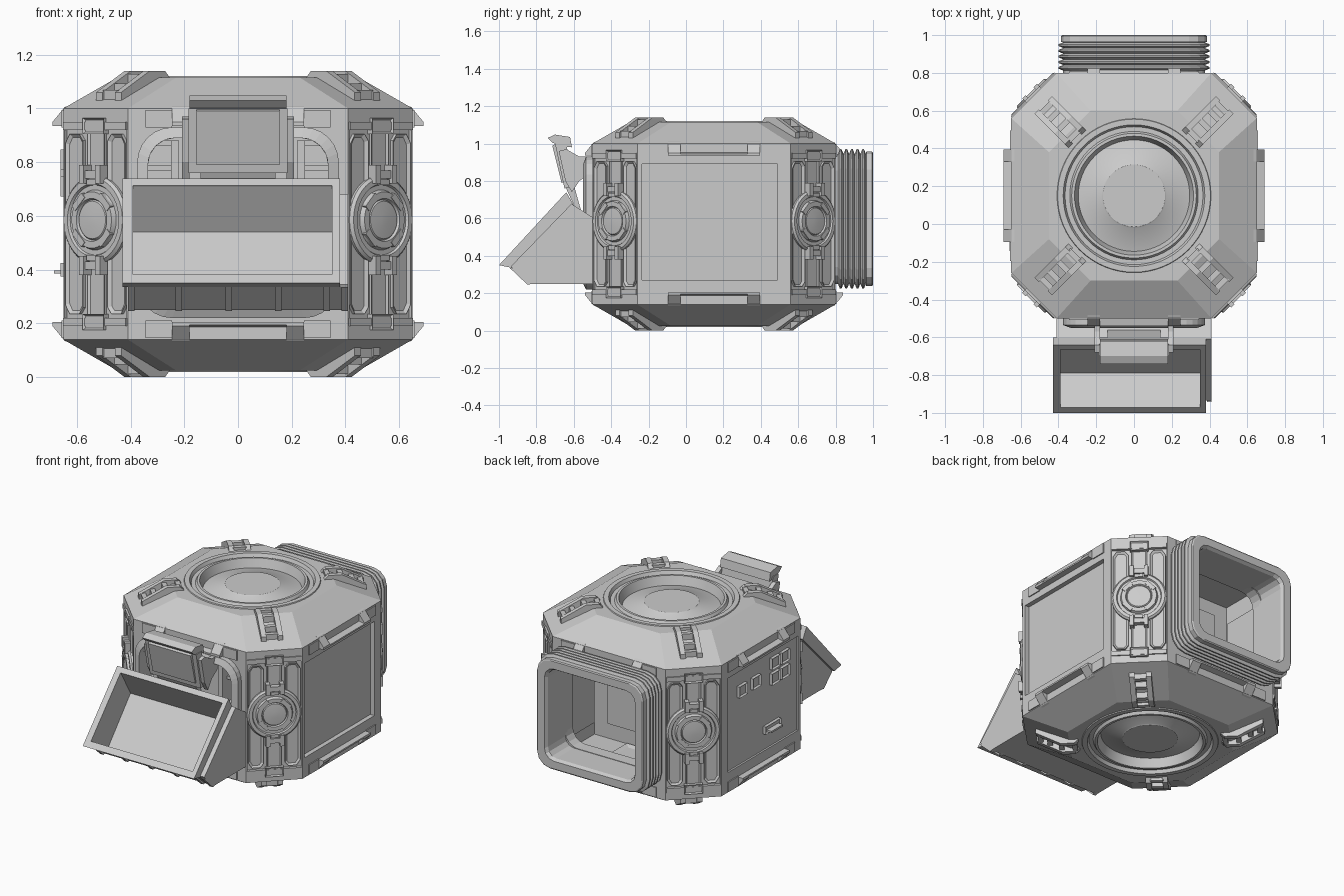
import bpy, bmesh, math
from mathutils import Matrix, Vector

if "Cube" in bpy.data.objects:
    bpy.data.objects.remove(bpy.data.objects["Cube"])

CY, MID = 0.15, 0.57                      # body axis and mirror height
I = Matrix.Identity(4)
FLIP = Matrix.Translation((0, 0, 2 * MID)) @ Matrix.Diagonal((1, 1, -1, 1))
SIDES, CORNERS = (0, 90, 180, 270), (45, 135, 225, 315)
CD = 0.737                                # recessed corner wall distance


def frame(x, y, z, origin):
    m = Matrix((x, y, z)).transposed().to_4x4()
    m.translation = origin
    return m


def face(a, dist):                        # x along wall, y up, z outward
    o = Vector((math.cos(math.radians(a)), math.sin(math.radians(a)), 0))
    up = Vector((0, 0, 1))
    return frame(up.cross(o), up, o, Vector((0, CY, 0)) + o * dist)


def radial(a):                            # x outward, y up, z along wall
    o = Vector((math.cos(math.radians(a)), math.sin(math.radians(a)), 0))
    up = Vector((0, 0, 1))
    return frame(o, up, o.cross(up), Vector((0, CY, 0)))


YZ = frame(Vector((0, 1, 0)), Vector((0, 0, 1)), Vector((1, 0, 0)), Vector((0, 0, 0)))


def loft(rings, closed=False):
    bm = bmesh.new()
    vs = [[bm.verts.new(p) for p in r] for r in rings]
    n = len(vs[0])
    for a, b in list(zip(vs, vs[1:])) + ([(vs[-1], vs[0])] if closed else []):
        for i in range(n):
            j = (i + 1) % n
            bm.faces.new((a[i], a[j], b[j], b[i]))
    if not closed:
        bm.faces.new(vs[0][::-1])
        bm.faces.new(vs[-1])
    bmesh.ops.recalc_face_normals(bm, faces=bm.faces)
    return bm


def prism(pts, z0, z1, inset=None):
    bm = loft([[(x, y, z) for x, y in pts] for z in (z0, z1)])
    if inset:
        bm.faces.ensure_lookup_table()
        bmesh.ops.inset_individual(bm, faces=[bm.faces[-1]], thickness=inset[0], depth=inset[1])
    return bm


def box(x0, x1, y0, y1, z0, z1, inset=None):
    return prism([(x0, y0), (x1, y0), (x1, y1), (x0, y1)], z0, z1, inset)


def lathe(profile, n=64):
    t = [2 * math.pi * i / n for i in range(n)]
    return loft([[(r * math.cos(a), r * math.sin(a), z) for a in t] for r, z in profile])


def octagon(h, c):
    return [(h, -c), (h, c), (c, h), (-c, h), (-h, c), (-h, -c), (-c, -h), (c, -h)]


def rrect(x0, x1, y0, y1, r, n=4):
    pts = []
    for cx, cy, a in ((x1 - r, y0 + r, -90), (x1 - r, y1 - r, 0), (x0 + r, y1 - r, 90), (x0 + r, y0 + r, 180)):
        for k in range(n + 1):
            t = math.radians(a + 90 * k / n)
            pts.append((cx + r * math.cos(t), cy + r * math.sin(t)))
    return pts


def emit(name, parts, mats=(I,), smooth=False):
    out, me = bmesh.new(), bpy.data.meshes.new(name)
    for bm in parts:
        for m in mats:
            t = bm.copy()
            t.transform(m)
            t.to_mesh(me)
            out.from_mesh(me)
    bmesh.ops.recalc_face_normals(out, faces=out.faces)
    out.to_mesh(me)
    ob = bpy.data.objects.new(name, me)
    bpy.context.collection.objects.link(ob)
    if smooth:
        bpy.ops.object.select_all(action='DESELECT')
        ob.select_set(True)
        bpy.context.view_layer.objects.active = ob
        bpy.ops.object.shade_smooth_by_angle(angle=math.radians(30))
    return ob


def cut(ob, cutters):
    for c in cutters:
        m = ob.modifiers.new("cut", 'BOOLEAN')
        m.operation, m.solver, m.object = 'DIFFERENCE', 'EXACT', c
    dg = bpy.context.evaluated_depsgraph_get()
    me = bpy.data.meshes.new_from_object(ob.evaluated_get(dg))
    ob.modifiers.clear()
    ob.data = me
    for c in cutters:
        bpy.data.objects.remove(c)


# octagonal hull with rear chamber, doorway, window, corner and port recesses
C = Matrix.Translation((0, CY, 0))
hull = emit("hull", [loft([[(x, y + CY, z) for x, y in octagon(h, c)] for z, h, c in
            ((.025, .45, .23), (.14, .65, .41), (1.0, .65, .41), (1.115, .45, .23))])])
cut(hull, [
    emit("room_cut", [box(-.40, .40, .38, .72, .20, .99)]),
    emit("door_cut", [prism(rrect(-.335, .335, .25, .89, .1), -.12, .1)], [face(270, .65)]),
    emit("rear_cut", [prism(rrect(-.32, .32, .31, .89, .09), -.12, .1)], [face(90, .65)]),
    emit("window_cut", [box(-.385, .34, .27, .89, -.03, .1)], [face(0, .65)]),
    emit("panel_cut", [box(-.34, .385, .27, .89, -.012, .1)], [face(180, .65)]),
    emit("corner_cut", [box(-.163, .163, .20, .94, 0, .1)], [face(a, CD) for a in CORNERS]),
    emit("port_cut", [lathe([(.385, 1.03), (.385, 1.2)])], [C, FLIP @ C]),
])

# round domed ports on roof and underside
emit("round_port", [lathe([(.39, 1.03), (.41, 1.11), (.405, 1.121), (.375, 1.121), (.365, 1.10), (.34, 1.10),
     (.33, 1.117), (.315, 1.117), (.295, 1.06), (.172, 1.09), (.165, 1.095), (.02, 1.095)])], [C, FLIP @ C], True)

# ladder clips over the corner slopes
rail = [(.42, 1.11), (.45, 1.14), (.53, 1.14), (.68, 1.06), (.68, 1.03), (.50, 1.10)]
clip = [prism(rail, s - .016, s + .016) for s in (-.05, .05)]
for r, z in ((.45, 1.115), (.53, 1.11), (.60, 1.075), (.655, 1.05)):
    clip.append(box(r - .015, r + .015, z - .02, z + .018, -.04, .04))
emit("corner_clips", clip, [f @ radial(a) for a in CORNERS for f in (I, FLIP)])

# lipped tabs at the wall edges
lip = [(.60, .935), (.69, .935), (.69, .95), (.645, 1.005), (.62, 1.015), (.60, 1.0)]
low = [(.60, .935), (.69, .935), (.69, .945), (.64, .955), (.60, .97)]
tabs = [prism(lip, .18, .245), prism(lip, -.245, -.18), prism(low, -.18, .18)]
tabs += [box(.60, .657, .93, .995, s * .295 - .05, s * .295 + .05) for s in (-1, 1)]
emit("edge_tabs", tabs, [f @ radial(a) for a in SIDES for f in (I, FLIP)])

# corner walls: framed strips, centre rail, end bands
strip = [(.065, .26), (.085, .235), (.135, .235), (.158, .27), (.158, .87), (.135, .905), (.085, .905), (.065, .88)]
trim = [prism(strip, -.002, .014, (.014, -.01)), prism([(-x, y) for x, y in strip][::-1], -.002, .014, (.014, -.01)),
        box(-.045, .045, .22, .92, -.002, .01, (.012, -.006))]
for z in (.205, .935):
    trim.append(box(-.165, .165, z - .015, z + .015, 0, .02))
    trim.append(box(-.055, .055, z - .03, z + .03, 0, .026, (.01, -.008)))
emit("corner_trim", trim, [face(a, CD) for a in CORNERS])

# round corner hatches and their clasps
H = Matrix.Translation((0, .585, 0))
emit("corner_hatches", [lathe([(.165, -.002), (.165, .015), (.155, .026), (.135, .026), (.13, .016), (.112, .016),
     (.105, .034), (.08, .034), (.075, .024), (.07, .03), (.02, .034)], 40)], [face(a, CD) @ H for a in CORNERS], True)
clasp = [box(-.055, .055, .155, .185, 0, .038), box(-.055, -.03, .135, .205, 0, .045),
         box(.03, .055, .135, .205, 0, .045), box(-.025, .025, .13, .15, 0, .036)]
R = Matrix.Rotation(math.pi, 4, 'Z')
emit("hatch_clasps", clasp, [face(a, CD) @ H @ m for a in CORNERS for m in (I, R)])
grips = [box(.083, .108, -.035, .035, .01, .037)]
emit("hatch_grips", grips, [face(a, CD) @ H @ Matrix.Rotation(math.radians(k), 4, 'Z')
     for a in CORNERS for k in (45, 135, 225, 315)])

# left wall equipment: cells, slot and handle
cells = [box(x - .042, x + .042, z - .037, z + .037, -.015, .01, (.01, -.012))
         for x, z in ((.15, .81), (.25, .81), (.15, .71), (.25, .71), (-.19, .755), (-.05, .755))]
cells += [box(.04, .2, .375, .425, -.015, .01, (.008, -.012)), box(.06, .18, .385, .397, 0, .035)]
emit("wall_cells", cells, [face(180, .65)])

# front door arch, recessed door and its rails
arch_out, arch_in = rrect(-.375, .375, .22, .93, .13, 6), rrect(-.335, .335, .25, .89, .1, 6)
emit("door_arch", [loft([[(x, y, z) for x, y in p] for p, z in
     ((arch_out, -.01), (arch_out, .035), (arch_in, .05), (arch_in, -.06))], True)], [face(270, .65)])
door = [box(-.34, .34, .24, .9, -.11, -.095)]
for s in (-1, 1):
    door += [box(s * .235 - .015, s * .235 + .015, .25, .88, -.1, .02)]
    door += [box(s * .3 - .05, s * .3 + .05, z, z + .02, -.1, -.03) for z in (.45, .6, .77, .86)]
emit("recessed_door", door, [face(270, .65)])

# tilted open tray on the front
cavity = [(-.66, .71), (-.56, .54), (-.79, .275), (-.97, .38), (-1.08, .50), (-.77, .82)]
body = [(-.935, .345), (-.61, .68), (-.60, .67), (-.49, .60), (-.49, .25), (-.835, .25), (-.93, .335)]
rim = [(-1.0, .35), (-.64, .74), (-.60, .67), (-.93, .335)]
for name, prof, x0, x1 in (("tray_body", body, -.41, .41), ("tray_rim", rim, -.43, .38)):
    ob = emit(name, [prism(prof, x0, x1)], [YZ])
    cut(ob, [emit("cavity_cut", [prism(cavity, -.39, .35)], [YZ])])
rib = [(-.942, .335), (-.848, .246), (-.80, .252), (-.90, .325)]
emit("tray_ribs", [prism(rib, x - .012, x + .012) for x in (-.398, -.22, -.035, .15, .33, .398)], [YZ])

# flip-up screen with hood and support arms
hood = [(-.74, 1.03), (-.70, 1.048), (-.62, 1.035), (-.61, .98), (-.66, .985), (-.715, 1.005)]
screen = [(-.70, 1.0), (-.64, 1.0), (-.60, .77), (-.65, .76)]
foot = [(-.65, .78), (-.60, .78), (-.555, .62), (-.585, .64)]
arm = [(-.68, .96), (-.64, .97), (-.57, .93), (-.51, .93), (-.51, .84), (-.57, .80), (-.61, .74), (-.645, .80)]
emit("flip_screen", [prism(hood, -.18, .18), prism(screen, -.185, .185), prism(foot, -.14, .14)], [YZ])
emit("screen_arms", [prism(arm, s * .195 - .014, s * .195 + .014) for s in (-1, 1)], [YZ])
emit("screen_pane", [prism([(-.715, .99), (-.69, 1.0), (-.64, .80), (-.665, .79)], -.155, .155)], [YZ])


# rear bellows collar with end flange
def collar_ring(y, off):
    return [(x, y, z) for x, z in rrect(-.375 - off, .375 + off, .25 - off, .945 + off, .09 + off / 2, 3)]


rings = [collar_ring(.78, .0)]
for k in range(5):
    y = .812 + k * .03
    rings += [collar_ring(y, 0), collar_ring(y + .011, .026), collar_ring(y + .019, .026)]
rings += [collar_ring(.962, 0), collar_ring(.964, .012), collar_ring(.995, .012), collar_ring(1.0, .005),
          collar_ring(1.0, -.045), collar_ring(.98, -.057), collar_ring(.78, -.057)]
emit("rear_collar", [loft(rings, True)])

# chamber fittings seen through the rear opening
emit("chamber_panels", [box(.37, .41, .42, .70, .3, .85), box(-.41, -.37, .42, .70, .3, .85),
     box(-.15, .15, .40, .70, .19, .215, (.04, -.01)), box(-.30, .30, .37, .39, .3, .9)])
